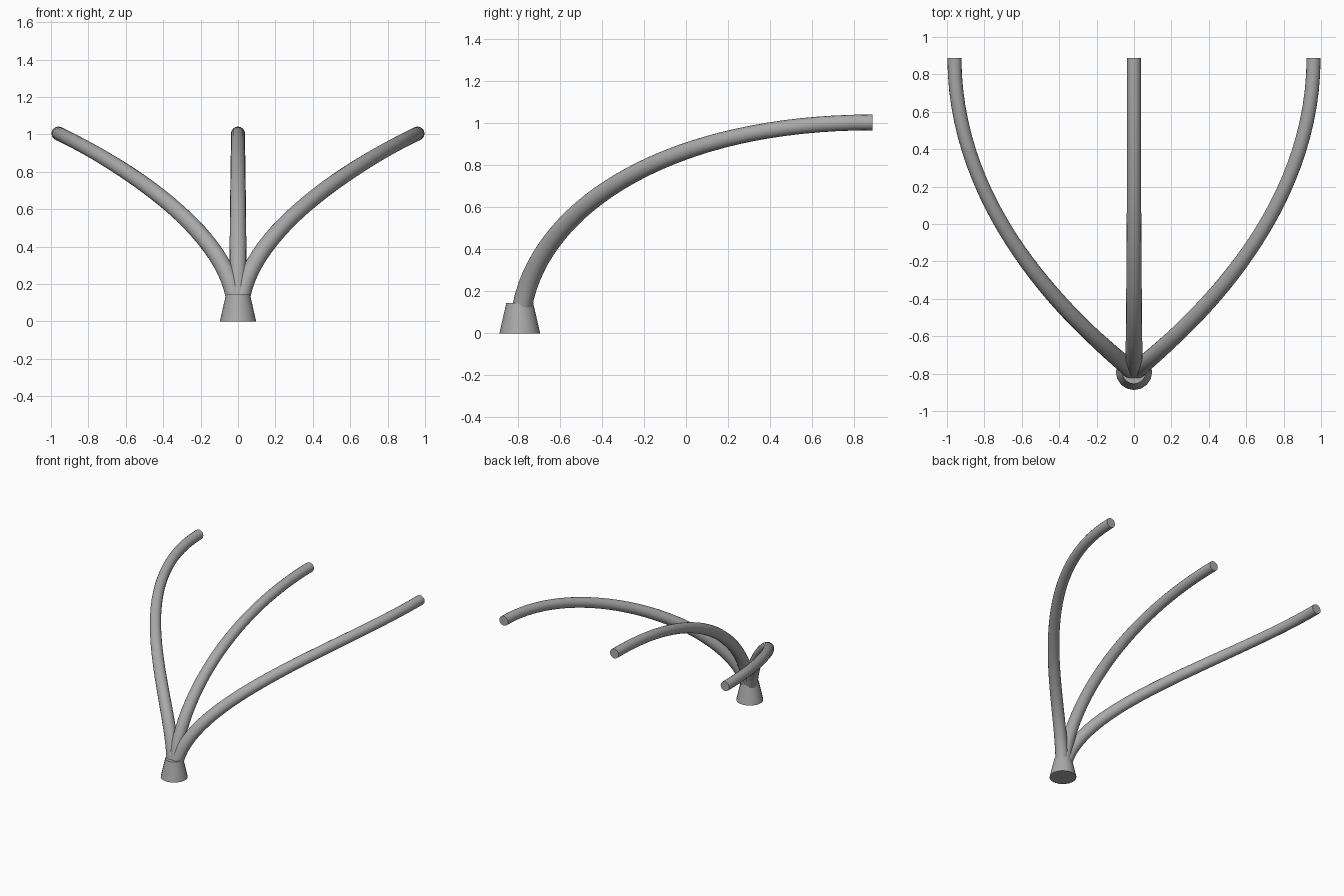
import bpy, bmesh, math
from mathutils import Vector

if "Cube" in bpy.data.objects:
    bpy.data.objects.remove(bpy.data.objects["Cube"])

metal = bpy.data.materials.new("grey metal")
metal.diffuse_color = (0.4, 0.4, 0.4, 1)
metal.use_nodes = True
metal.node_tree.nodes["Principled BSDF"].inputs["Base Color"].default_value = metal.diffuse_color


def finish(bm, name):
    bmesh.ops.recalc_face_normals(bm, faces=bm.faces[:])
    mesh = bpy.data.meshes.new(name)
    bm.to_mesh(mesh)
    bm.free()
    mesh.materials.append(metal)
    ob = bpy.data.objects.new(name, mesh)
    bpy.context.collection.objects.link(ob)
    bpy.context.view_layer.objects.active = ob
    ob.select_set(True)
    bpy.ops.object.shade_smooth_by_angle(angle=math.radians(40))
    ob.select_set(False)


def arm(name, side, steps=32, sides=16):
    """Tapered tube swept along a cubic curve that ends level, pointing back."""
    p = [Vector(v) for v in ((0.02 * side, -0.778, 0.135), (0.12 * side, -0.68, 0.62),
                             (0.96 * side, -0.06, 1.004), (0.96 * side, 0.888, 1.004))]
    bm = bmesh.new()
    rings = []
    for i in range(steps + 1):
        t = i / steps
        s = 1 - t
        c = s**3 * p[0] + 3 * s * s * t * p[1] + 3 * s * t * t * p[2] + t**3 * p[3]
        d = (s * s * (p[1] - p[0]) + 2 * s * t * (p[2] - p[1]) + t * t * (p[3] - p[2])).normalized()
        u = Vector((1, 0, 0))
        u = (u - d * u.dot(d)).normalized()
        v = d.cross(u)
        r = 0.047 - 0.0095 * min(1, t * 1.3)
        rings.append([bm.verts.new(c + r * (math.cos(a) * u + math.sin(a) * v))
                      for a in (2 * math.pi * k / sides for k in range(sides))])
    for a, b in zip(rings, rings[1:]):
        for k in range(sides):
            j = (k + 1) % sides
            bm.faces.new((a[k], a[j], b[j], b[k]))
    bm.faces.new(rings[0])
    bm.faces.new(rings[-1])
    finish(bm, name)


# Tapered foot
bm = bmesh.new()
bmesh.ops.create_cone(bm, cap_ends=True, segments=16, radius1=0.097, radius2=0.064, depth=0.145)
bmesh.ops.translate(bm, verts=bm.verts[:], vec=(0, -0.791, 0.0725))
finish(bm, "foot")

# Three curved arms
for name, side in (("left_arm", -1), ("middle_arm", 0), ("right_arm", 1)):
    arm(name, side)
